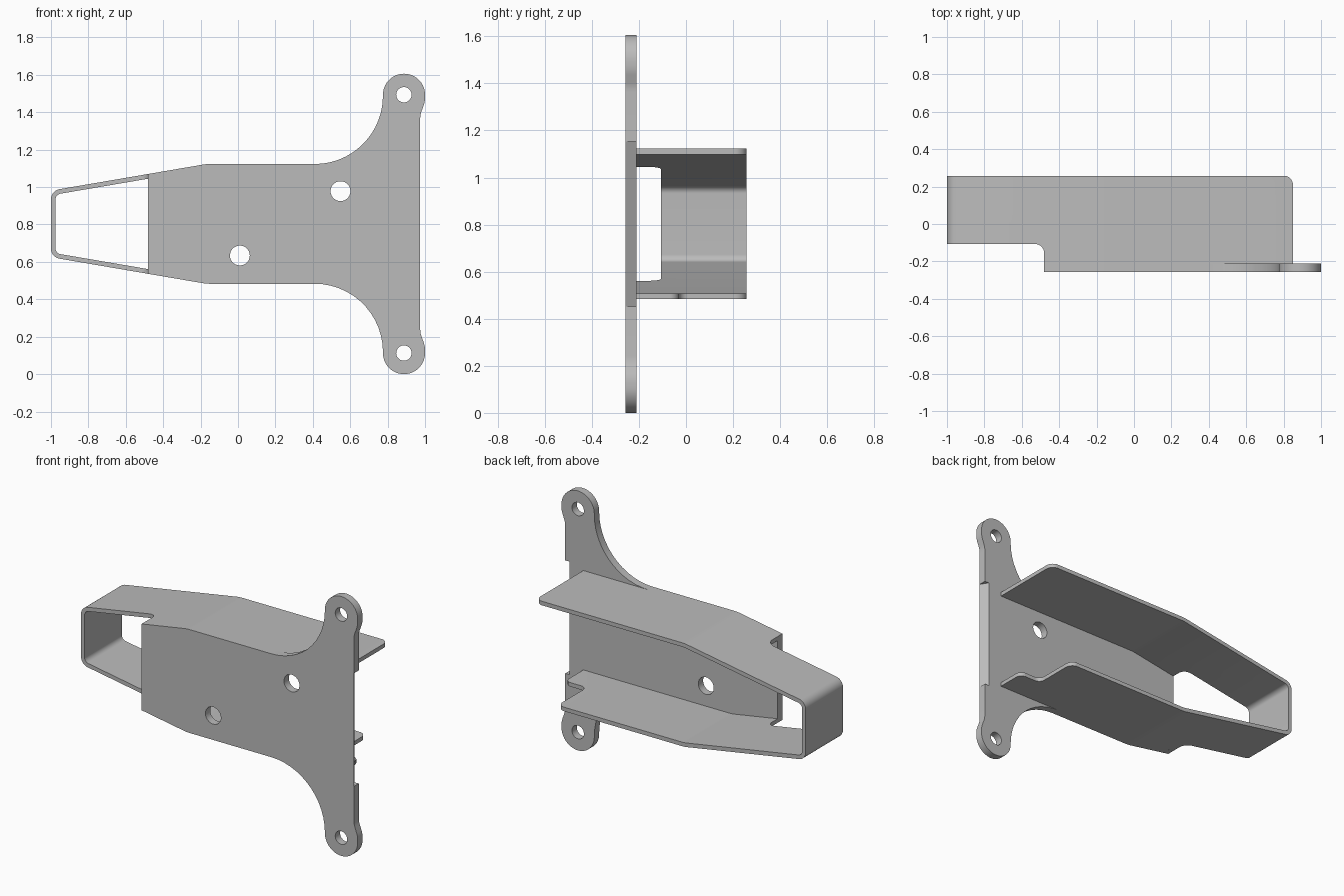
import bpy, bmesh, math
from mathutils import Vector

cube = bpy.data.objects.get("Cube")
if cube:
    bpy.data.objects.remove(cube, do_unlink=True)

MID = 0.803                 # height of the mirror line
FRONT, BACK, REAR = -0.2575, -0.21, 0.2575

metal = bpy.data.materials.new("grey metal")
metal.use_nodes = True
metal.diffuse_color = (0.5, 0.5, 0.5, 1)
metal.node_tree.nodes["Principled BSDF"].inputs["Base Color"].default_value = (0.5, 0.5, 0.5, 1)


def rounded(corners):
    """Outline from (a, b) or (a, b, radius) corners, with filleted corners."""
    out = []
    n = len(corners)
    for i, c in enumerate(corners):
        p = Vector(c[:2])
        if len(c) == 2:
            out.append(p)
            continue
        u = (Vector(corners[i - 1][:2]) - p).normalized()
        v = (Vector(corners[(i + 1) % n][:2]) - p).normalized()
        half = u.angle(v) / 2
        centre = p + (u + v).normalized() * c[2] / math.sin(half)
        start = p + u * c[2] / math.tan(half) - centre
        end = p + v * c[2] / math.tan(half) - centre
        sweep = math.atan2(start.x * end.y - start.y * end.x, start.dot(end))
        steps = max(2, round(abs(sweep) / math.radians(7)))
        for k in range(steps + 1):
            a = sweep * k / steps
            out.append(centre + Vector((start.x * math.cos(a) - start.y * math.sin(a),
                                        start.x * math.sin(a) + start.y * math.cos(a))))
    return [p for i, p in enumerate(out) if (p - out[i - 1]).length > 1e-4]


def mirrored(corners):
    """Add the same corners reflected above the mirror line, in reverse."""
    return corners + [(c[0], 2 * MID - c[1], *c[2:]) for c in reversed(corners)]


def prism(name, outline, axis, low, high):
    """Extrude an outline along y or z."""
    bm = bmesh.new()
    place = (lambda p: (p.x, low, p.y)) if axis == "y" else (lambda p: (p.x, p.y, low))
    face = bm.faces.new([bm.verts.new(place(p)) for p in outline])
    ext = bmesh.ops.extrude_face_region(bm, geom=[face])
    depth = high - low
    bmesh.ops.translate(bm, vec=(0, depth, 0) if axis == "y" else (0, 0, depth),
                        verts=[g for g in ext["geom"] if isinstance(g, bmesh.types.BMVert)])
    bmesh.ops.recalc_face_normals(bm, faces=bm.faces)
    mesh = bpy.data.meshes.new(name)
    bm.to_mesh(mesh)
    bm.free()
    mesh.materials.append(metal)
    ob = bpy.data.objects.new(name, mesh)
    bpy.context.collection.objects.link(ob)
    return ob


def activate(ob):
    bpy.ops.object.select_all(action="DESELECT")
    ob.select_set(True)
    bpy.context.view_layer.objects.active = ob


def cut(ob, cutter):
    cutter.hide_render = True
    mod = ob.modifiers.new("cut", "BOOLEAN")
    mod.operation, mod.solver, mod.object = "DIFFERENCE", "EXACT", cutter
    activate(ob)
    bpy.ops.object.modifier_apply(modifier=mod.name)
    bpy.data.objects.remove(cutter, do_unlink=True)


# Mounting plate with two rounded ears
plate = prism("mounting_plate", rounded(mirrored([
    (-0.48, 0.536), (-0.17, 0.483, 0.2), (0.775, 0.483, 0.365),
    (0.775, 0, 0.1124), (1, 0, 0.1124), (1, 0.15, 0.12), (0.974, 0.22, 0.12),
])), "y", FRONT, BACK)

# Bolt holes
for x, z, r in ((0.887, 0.1125, 0.041), (0.887, 1.4935, 0.041),
                (0.548, 0.978, 0.053), (0.01, 0.634, 0.053)):
    ring = [Vector((x + r * math.cos(a), z + r * math.sin(a)))
            for a in (math.tau * k / 40 for k in range(40))]
    cut(plate, prism("hole_cutter", ring, "y", -0.4, 0))

# Bevel on the back of the straight side edge
bevel = [Vector(p) for p in ((0.972, -0.255), (0.94, -0.205), (1.1, -0.205), (1.1, -0.255))]
cut(plate, prism("bevel_cutter", bevel, "z", MID - 0.35, MID + 0.35))

# Bent strap: two flanges joined by a closed end
outer = mirrored([(0.87, 0.483), (-0.17, 0.483, 0.2), (-1, 0.625, 0.055)])
inner = mirrored([(0.87, 0.508), (-0.168, 0.508, 0.18), (-0.976, 0.646, 0.032)])
strap = prism("bent_strap", rounded(outer + inner[::-1]), "y", BACK, REAR)

# Relief in front of the closed end
cut(strap, prism("relief_cutter", rounded([
    (-1.2, -0.5), (-0.48, -0.5), (-0.48, -0.107, 0.05), (-1.2, -0.107)]), "z", 0.1, 1.5))

# Rounded end of the upper flange, stepped end of the lower one
cut(strap, prism("upper_end_cutter", rounded([
    (1.2, -0.5), (0.85, -0.5), (0.85, REAR, 0.05), (0.6, 0.262), (0.6, 0.5), (1.2, 0.5)]),
    "z", MID, 1.5))
cut(strap, prism("lower_end_cutter", rounded([
    (1.2, -0.5), (0.85, -0.5), (0.85, -0.03, 0.04), (0.7, -0.03, 0.04),
    (0.7, REAR, 0.05), (0.5, 0.262), (0.5, 0.5), (1.2, 0.5)]), "z", 0.1, MID))

for ob in (plate, strap):
    activate(ob)
    bpy.ops.object.shade_smooth_by_angle(angle=math.radians(30))
